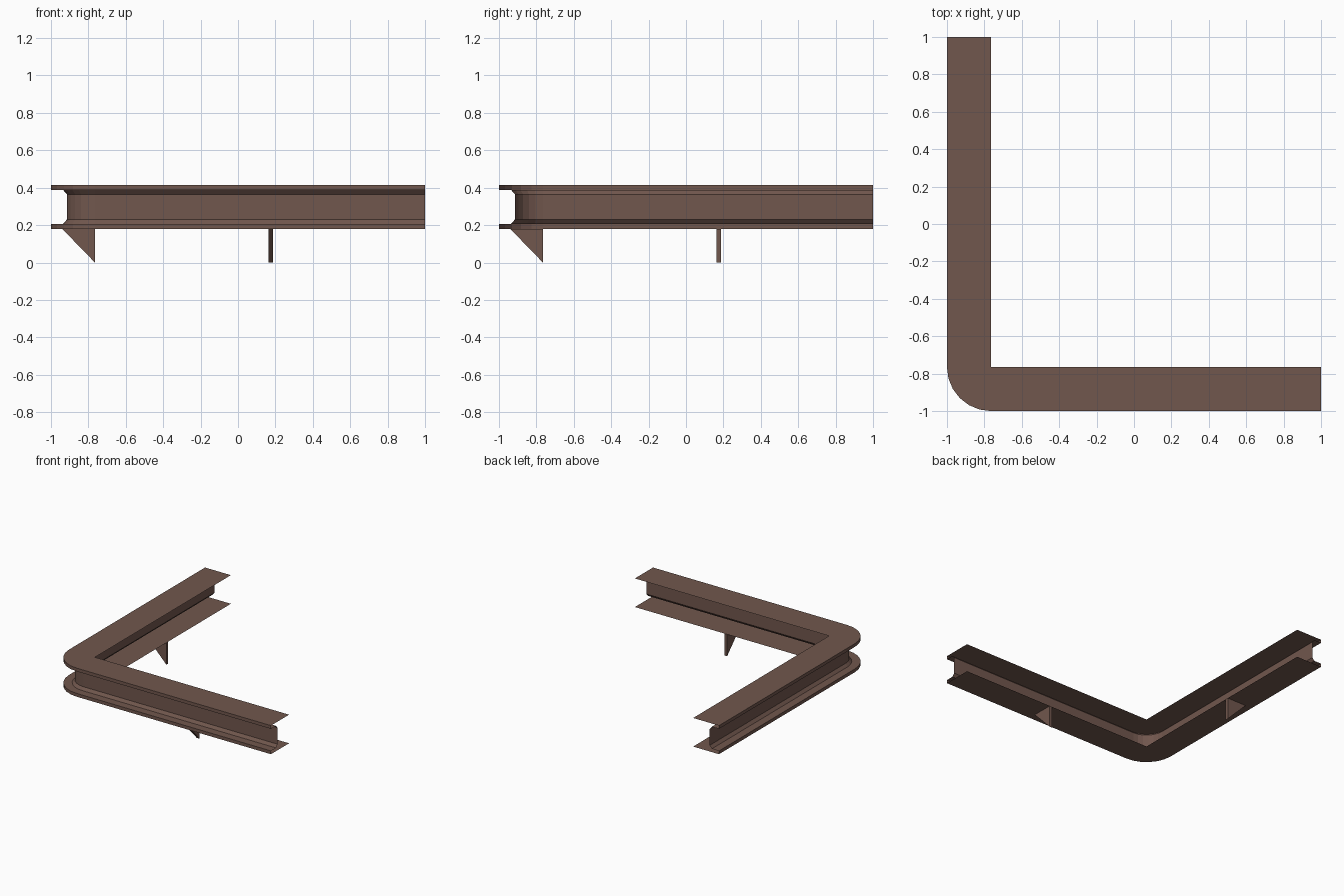
import bpy, bmesh, math

if "Cube" in bpy.data.objects:
    bpy.data.objects.remove(bpy.data.objects["Cube"])

# One brown paint for the whole corner beam
brown = bpy.data.materials.new("brown")
brown.diffuse_color = (0.165, 0.095, 0.075, 1)
brown.use_nodes = True
brown.node_tree.nodes["Principled BSDF"].inputs["Base Color"].default_value = brown.diffuse_color

W = 0.235            # beam width, also the outer corner radius
P = -1 + W           # inner corner, pivot of the bend
BOTTOM, TOP = 0.18, 0.415


def finish(name, bm):
    me = bpy.data.meshes.new(name)
    bm.to_mesh(me)
    bm.free()
    me.materials.append(brown)
    ob = bpy.data.objects.new(name, me)
    bpy.context.collection.objects.link(ob)
    return ob


# Channel profile: (distance from outer edge, z), open on the inner side
profile = [(W, TOP), (0, TOP), (0, 0.388), (0.065, 0.388), (0.085, 0.365),
           (0.085, 0.23), (0.065, 0.207), (0, 0.207), (0, BOTTOM), (W, BOTTOM)]

# Path stations: (pivot x, pivot y, outward angle)
SEG = 6
stations = [(P, 1, math.pi)]
stations += [(P, P, math.pi + math.pi / 2 * i / SEG) for i in range(SEG + 1)]
stations += [(1, P, 1.5 * math.pi)]

# L-shaped beam swept along the path
bm = bmesh.new()
rings = [[bm.verts.new((px + (W - u) * math.cos(a), py + (W - u) * math.sin(a), z))
          for u, z in profile] for px, py, a in stations]
for r0, r1 in zip(rings, rings[1:]):
    for i in range(len(profile) - 1):
        bm.faces.new((r0[i], r0[i + 1], r1[i + 1], r1[i]))
bmesh.ops.remove_doubles(bm, verts=bm.verts, dist=1e-5)
finish("corner_beam", bm)


# Triangular support brackets below each arm
def bracket(name, place):
    bm = bmesh.new()
    tri = [(-0.94, BOTTOM), (P, 0), (P, BOTTOM)]
    f = bm.faces.new([bm.verts.new(place(a, 0.162, z)) for a, z in tri])
    ext = bmesh.ops.extrude_face_region(bm, geom=[f], use_keep_orig=True)
    delta = [q - p for p, q in zip(place(0, 0, 0), place(0, 0.025, 0))]
    bmesh.ops.translate(bm, vec=delta,
                        verts=[v for v in ext["geom"] if isinstance(v, bmesh.types.BMVert)])
    bmesh.ops.recalc_face_normals(bm, faces=bm.faces)
    finish(name, bm)


bracket("side_bracket", lambda a, t, z: (a, t, z))
bracket("front_bracket", lambda a, t, z: (t, a, z))
